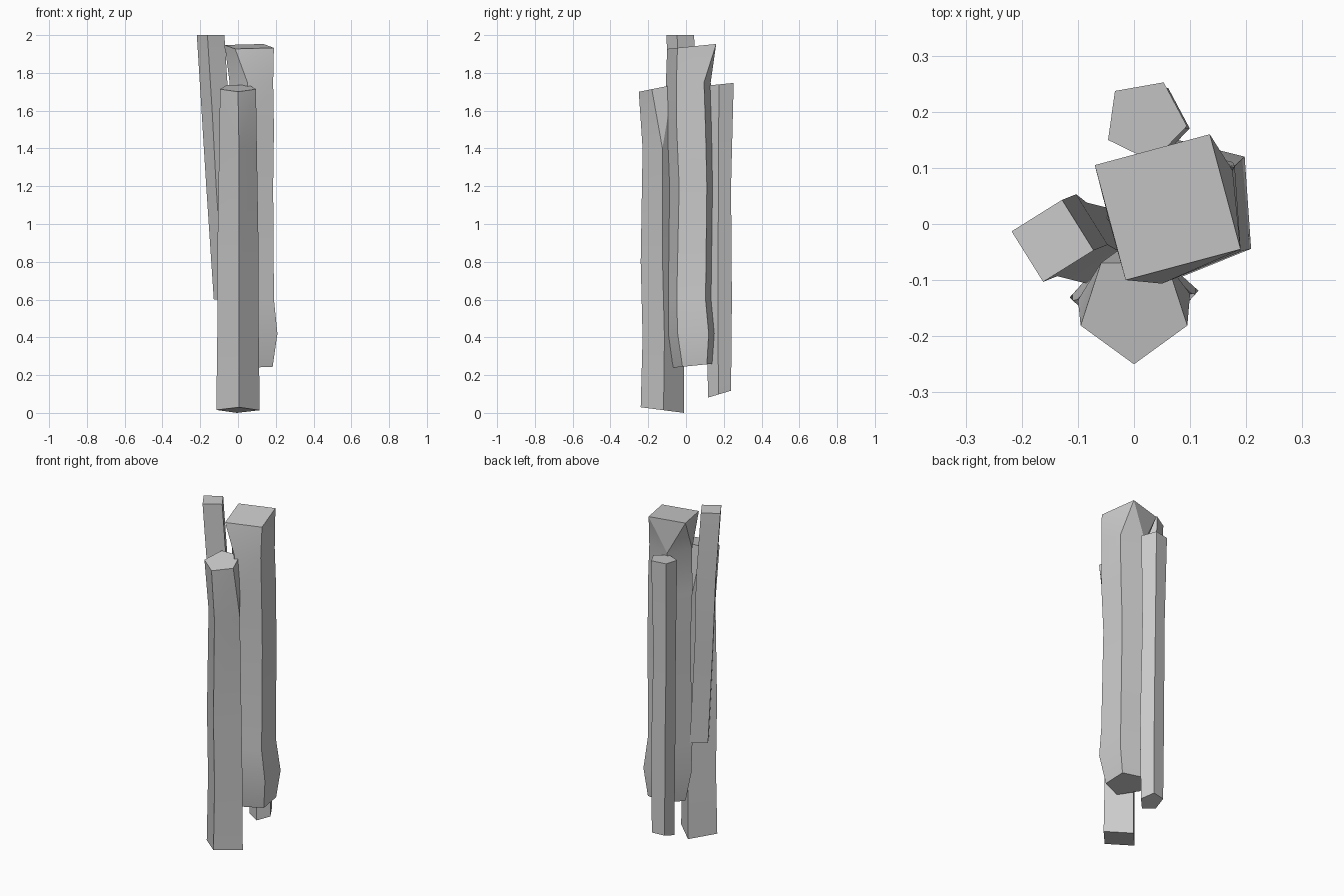
import bpy
import bmesh
import math
from mathutils import Matrix, Vector

cube = bpy.data.objects.get("Cube")
if cube:
    bpy.data.objects.remove(cube, do_unlink=True)

# Single grey for every post
grey = bpy.data.materials.new("weathered_grey")
grey.use_nodes = True
colour = (0.6, 0.6, 0.6, 1)
grey.diffuse_color = colour
grey.node_tree.nodes["Principled BSDF"].inputs["Base Color"].default_value = colour


def add_ring(bm, sides, yaw, centre, radius, slope):
    """Add a regular polygon whose plane rises towards the back by the slope."""
    ring = []
    for corner in range(sides):
        turn = Matrix.Rotation(math.radians(yaw) + math.tau * corner / sides, 3, 'Z')
        offset = turn @ Vector((radius, 0, 0))
        offset.z = slope * offset.y
        ring.append(bm.verts.new(centre + offset))
    return [bm.edges.new((ring[corner - 1], ring[corner])) for corner in range(sides)]


def make_post(name, top_shape, shape, spine, top_slope=0, bottom_slope=0):
    """Loft a rough post down a spine of (x, y, z) centres with radii.
    A shape is a number of sides and the heading of the first corner."""
    bm = bmesh.new()
    rings = []
    for index, (x, y, z, radius) in enumerate(spine):
        slope = 0
        if index == 0:
            slope = top_slope
        elif index == len(spine) - 1:
            slope = bottom_slope
        sides, yaw = shape if index else top_shape
        rings.append(add_ring(bm, sides, yaw, Vector((x, y, z)), radius, slope))

    # Side walls between neighbouring rings, then the two cut ends
    for upper, lower in zip(rings, rings[1:]):
        bmesh.ops.bridge_loops(bm, edges=upper + lower)
    bmesh.ops.contextual_create(bm, geom=rings[0])
    bmesh.ops.contextual_create(bm, geom=rings[-1])
    bmesh.ops.recalc_face_normals(bm, faces=bm.faces[:])

    mesh = bpy.data.meshes.new(name)
    bm.to_mesh(mesh)
    bm.free()
    mesh.materials.append(grey)
    post = bpy.data.objects.new(name, mesh)
    bpy.context.collection.objects.link(post)
    bpy.ops.object.select_all(action='DESELECT')
    post.select_set(True)
    bpy.context.view_layer.objects.active = post
    bpy.ops.object.shade_smooth_by_angle(angle=math.radians(30))


# Front post, standing on the ground with a corner facing forward
make_post(
    "front_post", top_shape=(5, -90), shape=(4, -87),
    top_slope=0.2, bottom_slope=-0.13,
    spine=[
        (0, -0.15, 1.72, 0.1),
        (0, -0.13, 1.4, 0.1),
        (0, -0.13, 0.8, 0.11),
        (0, -0.12, 0.4, 0.11),
        (0, -0.125, 0.015, 0.115),
    ],
)

# Thick post, raised off the ground and swelling near its foot
make_post(
    "thick_post", top_shape=(4, -30), shape=(5, -32),
    top_slope=0.1, bottom_slope=0.1,
    spine=[
        (0.06, 0.03, 1.94, 0.15),
        (0.08, 0.015, 1.75, 0.125),
        (0.08, 0.02, 1.5, 0.13),
        (0.08, 0.03, 1.2, 0.125),
        (0.08, 0.02, 0.6, 0.13),
        (0.09, 0.03, 0.42, 0.14),
        (0.09, 0.04, 0.25, 0.11),
    ],
)

# Leaning post, the tallest, tucking into the bundle at its lower end
make_post(
    "leaning_post", top_shape=(4, -13), shape=(4, -13),
    spine=[
        (-0.145, -0.03, 2, 0.075),
        (-0.12, -0.02, 1.6, 0.075),
        (-0.1, -0.03, 1.2, 0.07),
        (-0.06, -0.04, 0.6, 0.07),
    ],
)

# Back post, slim and narrower at mid height
make_post(
    "back_post", top_shape=(5, -8), shape=(5, -8),
    top_slope=0.1, bottom_slope=0.3,
    spine=[
        (0.02, 0.185, 1.74, 0.075),
        (0.02, 0.18, 1.2, 0.065),
        (0.03, 0.18, 0.6, 0.07),
        (0.03, 0.18, 0.1, 0.065),
    ],
)
